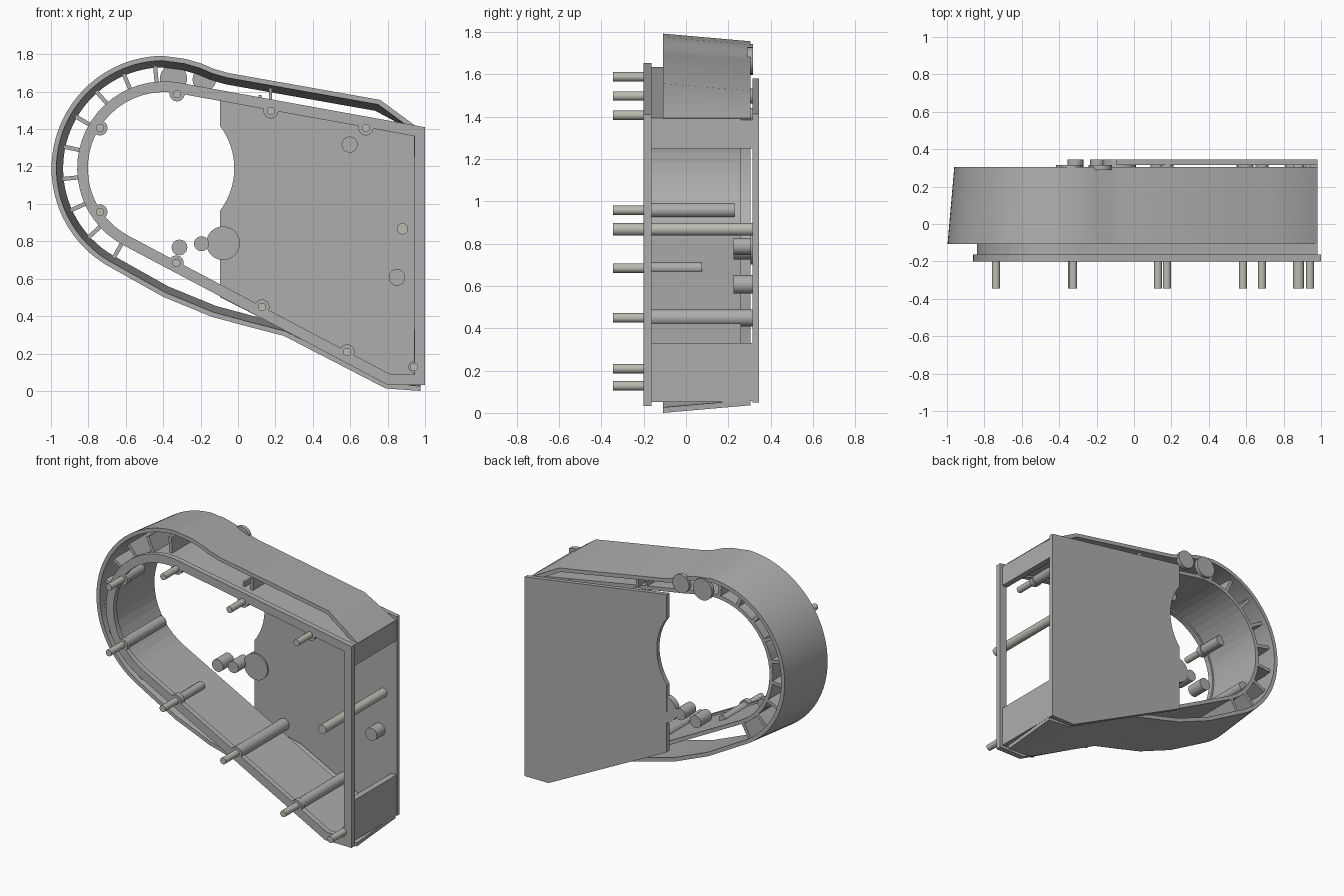
import bpy, bmesh, math
from mathutils import Vector

if "Cube" in bpy.data.objects:
    bpy.data.objects.remove(bpy.data.objects["Cube"])

CX, CZ = -0.395, 1.19  # centre of the rounded end


def material(name, r, g, b):
    m = bpy.data.materials.new(name)
    m.diffuse_color = (r, g, b, 1)
    m.use_nodes = True
    m.node_tree.nodes["Principled BSDF"].inputs["Base Color"].default_value = m.diffuse_color
    return m


body_mat = material("body_grey", 0.42, 0.42, 0.42)
pin_mat = material("pin_grey", 0.5, 0.5, 0.44)


def arc(r, a0, a1, n, cx=CX, cz=CZ):
    angles = [math.radians(a0 + (a1 - a0) * i / n) for i in range(n + 1)]
    return [(cx + r * math.cos(a), cz + r * math.sin(a)) for a in angles]


def offset(pts, d, closed=False):
    """Mitred offset to the left of the travel direction."""
    p = [Vector(q) for q in pts]
    n, out = len(p), []
    for i in range(n):
        a = p[i - 1] if closed or i > 0 else None
        b = p[(i + 1) % n] if closed or i < n - 1 else None
        dirs = [v.normalized() for v in
                ([p[i] - a] if a is not None else []) + ([b - p[i]] if b is not None else [])]
        norms = [Vector((-v.y, v.x)) for v in dirs]
        m = sum(norms, Vector((0, 0))).normalized()
        out.append(tuple(p[i] + m * (d / max(m.dot(norms[0]), 0.4))))
    return out


def finish(name, bm, smooth=False, mat=body_mat):
    bmesh.ops.recalc_face_normals(bm, faces=bm.faces)
    me = bpy.data.meshes.new(name)
    bm.to_mesh(me)
    bm.free()
    if smooth:
        for f in me.polygons:
            f.use_smooth = True
        me.set_sharp_from_angle(angle=math.radians(30))
    me.materials.append(mat)
    ob = bpy.data.objects.new(name, me)
    bpy.context.collection.objects.link(ob)
    return ob


def band(name, path, y0, y1, d0, d1, taper=0.0, closed=False, smooth=False):
    """Wall that follows a path, between inward offsets d0 and d1."""
    bm = bmesh.new()
    rings = []
    for d, y, t in ((d0, y0, 0), (d1, y0, 0), (d1, y1, taper), (d0, y1, taper)):
        pts = offset(path, d + t, closed)
        if t:  # the first end does not taper
            pts[0] = offset(path, d, closed)[0]
        rings.append([bm.verts.new((x, y, z)) for x, z in pts])
    n = len(path)
    for k in range(4):
        a, b = rings[k], rings[(k + 1) % 4]
        for i in range(n if closed else n - 1):
            j = (i + 1) % n
            bm.faces.new((a[i], a[j], b[j], b[i]))
    if not closed:
        for i in (0, -1):
            bm.faces.new([c[i] for c in rings])
    return finish(name, bm, smooth)


def prism(name, pts, y0, y1, smooth=False, mat=body_mat):
    bm = bmesh.new()
    a = [bm.verts.new((x, y0, z)) for x, z in pts]
    b = [bm.verts.new((x, y1, z)) for x, z in pts]
    bm.faces.new(a)
    bm.faces.new(b)
    for i in range(len(a)):
        j = (i + 1) % len(a)
        bm.faces.new((a[i], a[j], b[j], b[i]))
    return finish(name, bm, smooth, mat)


def rod(name, x, z, r, y0, y1, mat=body_mat):
    return prism(name, arc(r, 0, 345, 23, x, z), y0, y1, True, mat)


def box(name, x0, x1, y0, y1, z0, z1):
    return prism(name, [(x0, z0), (x1, z0), (x1, z1), (x0, z1)], y0, y1)


# Outer shell: tapered guard band, open at the right
shell_path = ([(0.982, 1.393), (0.76, 1.556), (-0.053, 1.70), (-0.13, 1.722),
               (-0.2, 1.752), (-0.28, 1.775)]
              + arc(0.602, 91, 239, 40)
              + [(-0.4, 0.503), (-0.139, 0.396), (0.05, 0.345), (0.246, 0.294),
                 (0.79, 0.013), (0.975, 0.0)])
band("outer_shell", shell_path, -0.108, 0.305, 0, 0.026, taper=0.036, smooth=True)

# Front flange ring
end_arc = arc(0.465, 79.6, 242, 24)
frame = [(0.80, 0.032), (1.0, 0.032), (1.0, 1.41)] + end_arc
band("front_flange", frame, -0.2, -0.163, 0, 0.057, closed=True)

# Inner wall with a window in the right side
wall = [(1.0, 1.25), (1.0, 1.41)] + end_arc + [(0.80, 0.032), (1.0, 0.032), (1.0, 0.33)]
band("inner_wall", wall, -0.165, 0.26, 0.02, 0.045)
box("side_panel_upper", 0.94, 0.98, -0.165, 0.32, 1.25, 1.385)
box("side_panel_lower", 0.94, 0.98, -0.165, 0.32, 0.055, 0.33)

# Back plate with a round bite in its left edge
plate = ([(-0.095, 0.5), (0.80, 0.05), (0.982, 0.05), (0.982, 1.413), (-0.095, 1.58)]
         + arc(0.375, 36.9, -36.9, 16))
prism("back_plate", plate, 0.315, 0.345)

# Radial ribs between wall and shell
for i in range(9):
    a = math.radians(95 + 18.2 * i)
    c, s = math.cos(a), math.sin(a)
    w = 0.011
    prism(f"rib_{i}", [(CX + r * c - t * s, CZ + r * s + t * c)
                       for r, t in ((0.43, -w), (0.55, -w), (0.55, w), (0.43, w))], -0.105, 0.26)
box("top_rib", 0.165, 0.183, -0.1, 0.28, 1.52, 1.62)
box("top_rib_foot", 0.11, 0.125, -0.105, 0.26, 1.52, 1.582)

# Flange bosses with pins in front and tubes behind: x, z, tube radius, tube end
screws = [(-0.326, 1.588, 0.035, 0.0), (-0.738, 1.406, 0.035, 0.0), (-0.738, 0.957, 0.035, 0.23),
          (-0.33, 0.684, 0.028, 0.075), (0.128, 0.449, 0.04, 0.315), (0.583, 0.209, 0.035, 0.315),
          (0.941, 0.128, 0.03, 0.315), (0.684, 1.406, 0.035, 0.315), (0.176, 1.497, 0.035, 0.315)]
for i, (x, z, r, end) in enumerate(screws):
    if x < 0.9:
        rod(f"boss_{i}", x, z, 0.04, -0.2, -0.163)
    rod(f"tube_{i}", x, z, r, -0.165, end)
    rod(f"pin_{i}", x, z, 0.022, -0.345, -0.199, pin_mat)
rod("long_pin", 0.88, 0.867, 0.03, -0.345, 0.32, pin_mat)

# Short studs and discs at the back
for i, (x, z, r, y0, y1) in enumerate([
        (0.597, 1.317, 0.043, 0.225, 0.32), (0.85, 0.607, 0.044, 0.225, 0.32),
        (-0.313, 0.767, 0.042, 0.225, 0.345), (-0.195, 0.787, 0.04, 0.225, 0.345),
        (-0.08, 0.79, 0.09, 0.305, 0.344),
        (-0.345, 1.67, 0.073, 0.29, 0.316), (-0.18, 1.665, 0.063, 0.288, 0.316)]):
    rod(f"stud_{i}", x, z, r, y0, y1)
